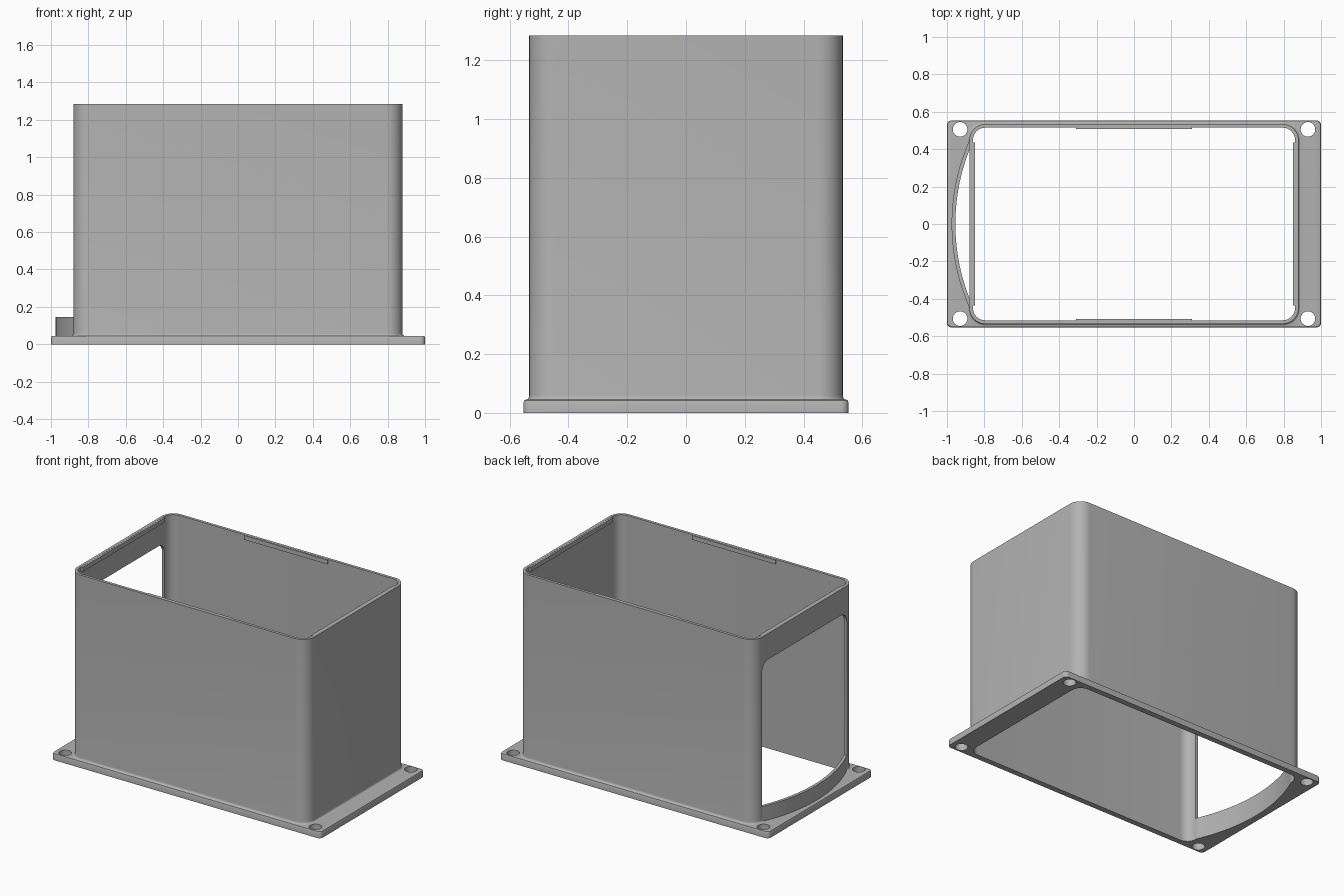
import bpy, bmesh
from math import sin, cos, pi, asin, radians

cube = bpy.data.objects.get("Cube")
if cube:
    bpy.data.objects.remove(cube, do_unlink=True)

grey = bpy.data.materials.new("plain grey")
grey.use_nodes = True
grey.diffuse_color = (0.45, 0.45, 0.45, 1)
grey.node_tree.nodes["Principled BSDF"].inputs["Base Color"].default_value = (0.45, 0.45, 0.45, 1)

HEIGHT = 1.285
FLANGE = 0.045


def make_object(name, bm):
    bmesh.ops.recalc_face_normals(bm, faces=bm.faces)
    mesh = bpy.data.meshes.new(name)
    bm.to_mesh(mesh)
    bm.free()
    mesh.materials.append(grey)
    ob = bpy.data.objects.new(name, mesh)
    bpy.context.collection.objects.link(ob)
    return ob


def rounded_rect(hx, hy, r, steps=10):
    pts = []
    for k, (sx, sy) in enumerate([(1, 1), (-1, 1), (-1, -1), (1, -1)]):
        for i in range(steps + 1):
            a = (k + i / steps) * pi / 2
            pts.append((sx * (hx - r) + r * cos(a), sy * (hy - r) + r * sin(a)))
    return pts


def prism(name, pts, low, high, axis="z"):
    """Extrude an outline along z, or a (y, z) outline along x."""
    bm = bmesh.new()
    place = (lambda p, d: (p[0], p[1], d)) if axis == "z" else (lambda p, d: (d, p[0], p[1]))
    a, b = [[bm.verts.new(place(p, d)) for p in pts] for d in (low, high)]
    bm.faces.new(a)
    bm.faces.new(b)
    for i in range(len(pts)):
        j = (i + 1) % len(pts)
        bm.faces.new((a[i], a[j], b[j], b[i]))
    return make_object(name, bm)


def combine(target, tool, operation):
    mod = target.modifiers.new(operation, "BOOLEAN")
    mod.operation, mod.object, mod.solver = operation, tool, "EXACT"
    bpy.context.view_layer.objects.active = target
    bpy.ops.object.modifier_apply(modifier=mod.name)
    bpy.data.objects.remove(tool, do_unlink=True)


# Open sleeve and mounting flange, as one closed ring of rounded outlines
rings = [(1.0, 0.553, 0.025, 0), (1.0, 0.553, 0.025, 0.036),
         (0.997, 0.55, 0.022, 0.043), (0.993, 0.546, 0.018, FLANGE)]
for i in range(5):
    a = i / 4 * pi / 2
    flare = 0.01 * (1 - sin(a))
    rings.append((0.88 + flare, 0.534 + flare, 0.085 + flare, FLANGE + 0.014 * (1 - cos(a))))
rings += [(0.88, 0.534, 0.085, HEIGHT), (0.861, 0.515, 0.066, HEIGHT), (0.861, 0.515, 0.066, 0)]
bm = bmesh.new()
loops = [[bm.verts.new((x, y, z)) for x, y in rounded_rect(hx, hy, r)] for hx, hy, r, z in rings]
for a, b in zip(loops, loops[1:] + loops[:1]):
    for i in range(len(a)):
        j = (i + 1) % len(a)
        bm.faces.new((a[i], a[j], b[j], b[i]))
body = make_object("sleeve_and_flange", bm)

# Bowed lip at the foot of the open end
RADIUS, CENTRE = 1.104, 0.129


def bow(radius, edge, steps=32):
    half = asin((radius ** 2 - (CENTRE - edge) ** 2) ** 0.5 / radius)
    return [(CENTRE - radius * cos(t), radius * sin(t))
            for t in (half * (2 * i / steps - 1) for i in range(steps + 1))]


combine(body, prism("lip", bow(RADIUS, -0.868), 0.02, 0.145), "UNION")
combine(body, prism("lip_cutter", bow(RADIUS - 0.02, -0.845), -0.1, 0.146), "DIFFERENCE")

# Tall window in the open end, rounded at the top
low, top, half, r = 0.145, 1.11, 0.45, 0.065
outline = [(-half, low), (half, low)]
for side in (0, 1):
    for i in range(9):
        a = (side + i / 8) * pi / 2
        outline.append(((half - r) * (1 - 2 * side) + r * cos(a), top - r + r * sin(a)))
combine(body, prism("window_cutter", outline, -1.1, -0.8, "x"), "DIFFERENCE")

# Screw holes in the flange corners
for sx in (-1, 1):
    for sy in (-1, 1):
        circle = [(sx * 0.93 + 0.039 * cos(i * pi / 16), sy * 0.506 + 0.039 * sin(i * pi / 16))
                  for i in range(32)]
        combine(body, prism("hole_cutter", circle, -0.1, 0.1), "DIFFERENCE")

bpy.ops.object.select_all(action="DESELECT")
body.select_set(True)
bpy.context.view_layer.objects.active = body
bpy.ops.object.shade_smooth_by_angle(angle=radians(30))


# Snap ridges just inside the rim
def ridge(name, x0, x1, y0, y1):
    prism(name, [(x0, y0), (x1, y0), (x1, y1), (x0, y1)], HEIGHT - 0.03, HEIGHT - 0.001)


for s, long_name, end_name in ((-1, "front_ridge", "right_ridge"), (1, "back_ridge", "left_ridge")):
    ridge(long_name, -0.31, 0.31, *sorted((s * 0.507, s * 0.52)))
    ridge(end_name, *sorted((s * 0.849, s * 0.866)), -0.435, 0.435)
